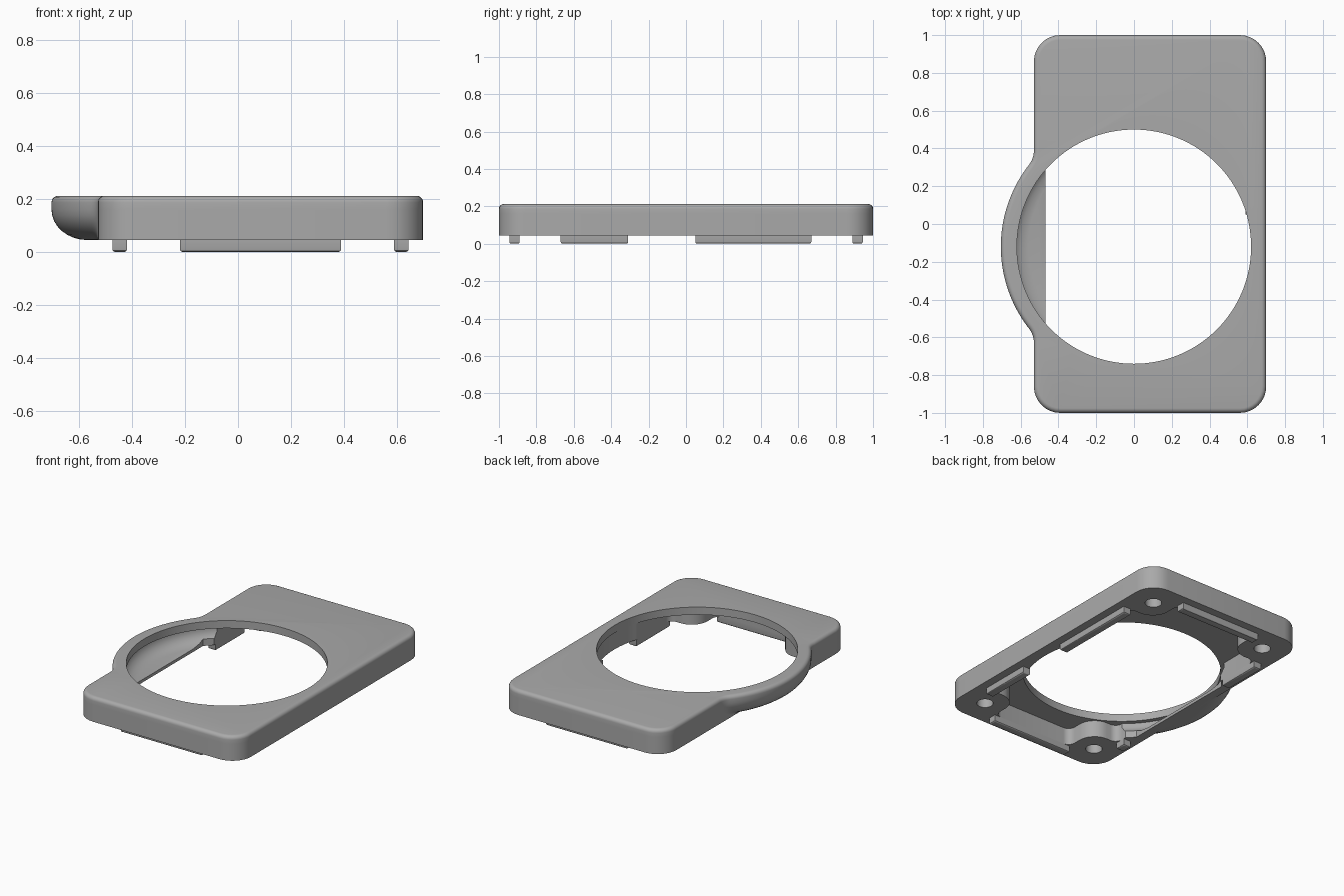
import bpy, bmesh, math

if "Cube" in bpy.data.objects:
    bpy.data.objects.remove(bpy.data.objects["Cube"])

CX, CY = 0.0, -0.12                     # centre of the round opening
X0, X1, Y1 = -0.53, 0.70, 1.0           # plate outline
BASE, CEIL, TOP = 0.045, 0.16, 0.212    # underside, cavity ceiling, top face

grey = bpy.data.materials.new("grey plastic")
grey.diffuse_color = (0.40, 0.40, 0.40, 1)
grey.use_nodes = True
grey.node_tree.nodes["Principled BSDF"].inputs["Base Color"].default_value = grey.diffuse_color


def make(name, bm, helper=False):
    bmesh.ops.recalc_face_normals(bm, faces=bm.faces)
    me = bpy.data.meshes.new(name)
    bm.to_mesh(me)
    bm.free()
    ob = bpy.data.objects.new(name, me)
    bpy.context.collection.objects.link(ob)
    me.materials.append(grey)
    ob.hide_render = helper
    return ob


def loft(name, rings, helper=False):
    """Skin closed rings of equal point count and cap both ends."""
    bm = bmesh.new()
    vs = [[bm.verts.new(p) for p in r] for r in rings]
    n = len(vs[0])
    for a, b in zip(vs, vs[1:]):
        for i in range(n):
            j = (i + 1) % n
            bm.faces.new((a[i], a[j], b[j], b[i]))
    bm.faces.new(vs[0][::-1])
    bm.faces.new(vs[-1])
    return make(name, bm, helper)


def arc(cx, cy, r, a0, a1, n):
    return [(cx + r * math.cos(a0 + (a1 - a0) * i / n),
             cy + r * math.sin(a0 + (a1 - a0) * i / n)) for i in range(n + 1)]


def outline(z, d, rb):
    """Plate outline inset by d, with a round bulge of radius rb blended in."""
    c, f, H = 0.14, 0.12 + d, math.pi / 2
    x0, r = X0 + d, rb - d
    pts = []
    for k, (x, y) in enumerate([(X1 - c, -Y1 + c), (X1 - c, Y1 - c), (X0 + c, Y1 - c)]):
        pts += arc(x, y, c - d, (k - 1) * H, k * H, 8)
    fx = x0 - f
    h = math.sqrt((r + f) ** 2 - fx ** 2)
    ang = math.atan2(h, -fx)            # blend angle above the -x axis
    pts += arc(fx, CY + h, f, 0, -ang, 6)
    pts += arc(CX, CY, r, math.pi - ang, math.pi + ang, 40)[1:-1]
    pts += arc(fx, CY - h, f, ang, 0, 6)
    pts += arc(X0 + c, -Y1 + c, c - d, 2 * H, 3 * H, 8)
    return [(x, y, z) for x, y in pts]


def rounded(corners):
    """Polygon of right-angled corners (x, y, radius) with each one rounded."""
    out, n = [], len(corners)
    for i, (x, y, r) in enumerate(corners):
        u = []
        for q in (corners[i - 1], corners[(i + 1) % n]):
            l = math.hypot(q[0] - x, q[1] - y)
            u.append(((q[0] - x) / l, (q[1] - y) / l))
        (ax, ay), (bx, by) = u
        for k in range(9):
            t = math.pi / 2 * k / 8
            s, c = 1 - math.sin(t), 1 - math.cos(t)
            out.append((x + r * (ax * s + bx * c), y + r * (ay * s + by * c)))
    return out


def prism(name, pts, z0, z1):
    return loft(name, [[(x, y, z) for x, y in pts] for z in (z0, z1)], True)


def cut(ob, cutter):
    m = ob.modifiers.new("cut", 'BOOLEAN')
    m.operation, m.solver, m.object = 'DIFFERENCE', 'EXACT', cutter
    bpy.context.view_layer.objects.active = ob
    bpy.ops.object.modifier_apply(modifier=m.name)
    bpy.data.objects.remove(cutter)


# Plate shell: rounded underside on the bulge, rounded top rim
rings = []
for i in range(9):
    t = math.pi / 2 * i / 8
    rings.append(outline(CEIL - (CEIL - BASE) * math.cos(t), 0, 0.57 + 0.135 * math.sin(t)))
for i in range(6):
    t = math.pi / 2 * i / 5
    rings.append(outline(TOP - 0.025 * (1 - math.sin(t)), 0.025 * (1 - math.cos(t)), 0.705))
plate = loft("cover_plate", rings)

# Hollow underside leaving four corner screw bosses
xa, xb, ya = -0.42, 0.59, 0.89
na, nb, ny = -0.22, 0.39, 0.67
B, F = 0.12, 0.05
cavity = [(xb, -ny, F), (xb, ny, F), (nb, ny, B), (nb, ya, F), (na, ya, F), (na, ny, B),
          (xa, ny, F), (xa, -ny, F), (na, -ny, B), (na, -ya, F), (nb, -ya, F), (nb, -ny, B)]
cut(plate, prism("cavity_cutter", rounded(cavity), -0.1, CEIL))

# Round clearance in the cavity, stopping at the straight edge of the bulge floor
a = math.acos(0.48 / 0.64)
cut(plate, prism("clearance_cutter",
                 arc(CX, CY, 0.625, a - math.pi, math.pi - a, 96), -0.1, CEIL))

# Bowl-shaped hollow above the bulge floor (left half only)
bowl = [(0.56, 0.065), (0.60, 0.075), (0.63, 0.095), (0.65, 0.13), (0.65, CEIL)]
cut(plate, loft("bowl_cutter",
                [[(x, y, z) for x, y in arc(CX, CY, r, math.pi * 0.70, math.pi * 1.30, 48)]
                 for r, z in bowl], True))

# Round opening through the top, and screw holes in the bosses
cut(plate, prism("opening_cutter", arc(CX, CY, 0.62, 0, 2 * math.pi, 128)[:-1], 0.12, 0.4))
for x in (-0.36, 0.53):
    for y in (-0.82, 0.82):
        cut(plate, prism("screw_cutter", arc(x, y, 0.052, 0, 2 * math.pi, 32)[:-1], -0.1, 0.15))


# Locating ridges under the walls, rounded on the free outer edges
def ridge(name, x0, x1, y0, y1):
    bm = bmesh.new()
    bmesh.ops.create_cube(bm, size=1)
    for v in bm.verts:
        v.co = ((x0 + x1) / 2 + v.co.x * (x1 - x0), (y0 + y1) / 2 + v.co.y * (y1 - y0),
                0.0235 + v.co.z * 0.047)
    low = [e for e in bm.edges if all(v.co.z < 0.01 for v in e.verts)]
    bmesh.ops.bevel(bm, geom=low, offset=0.01, segments=3, profile=0.5, affect='EDGES')
    return make(name, bm)


parts = [plate,
         ridge("front_ridge", -0.22, 0.39, -0.945, -0.89),
         ridge("back_ridge", -0.22, 0.39, 0.89, 0.945),
         ridge("right_long_ridge", 0.59, 0.645, 0.05, 0.67),
         ridge("right_short_ridge", 0.59, 0.645, -0.67, -0.31),
         ridge("left_back_ridge", -0.475, -0.42, 0.36, 0.67),
         ridge("left_front_ridge", -0.475, -0.42, -0.67, -0.60)]

bpy.ops.object.select_all(action='DESELECT')
for p in parts:
    p.select_set(True)
bpy.context.view_layer.objects.active = plate
bpy.ops.object.shade_smooth_by_angle(angle=math.radians(30))
